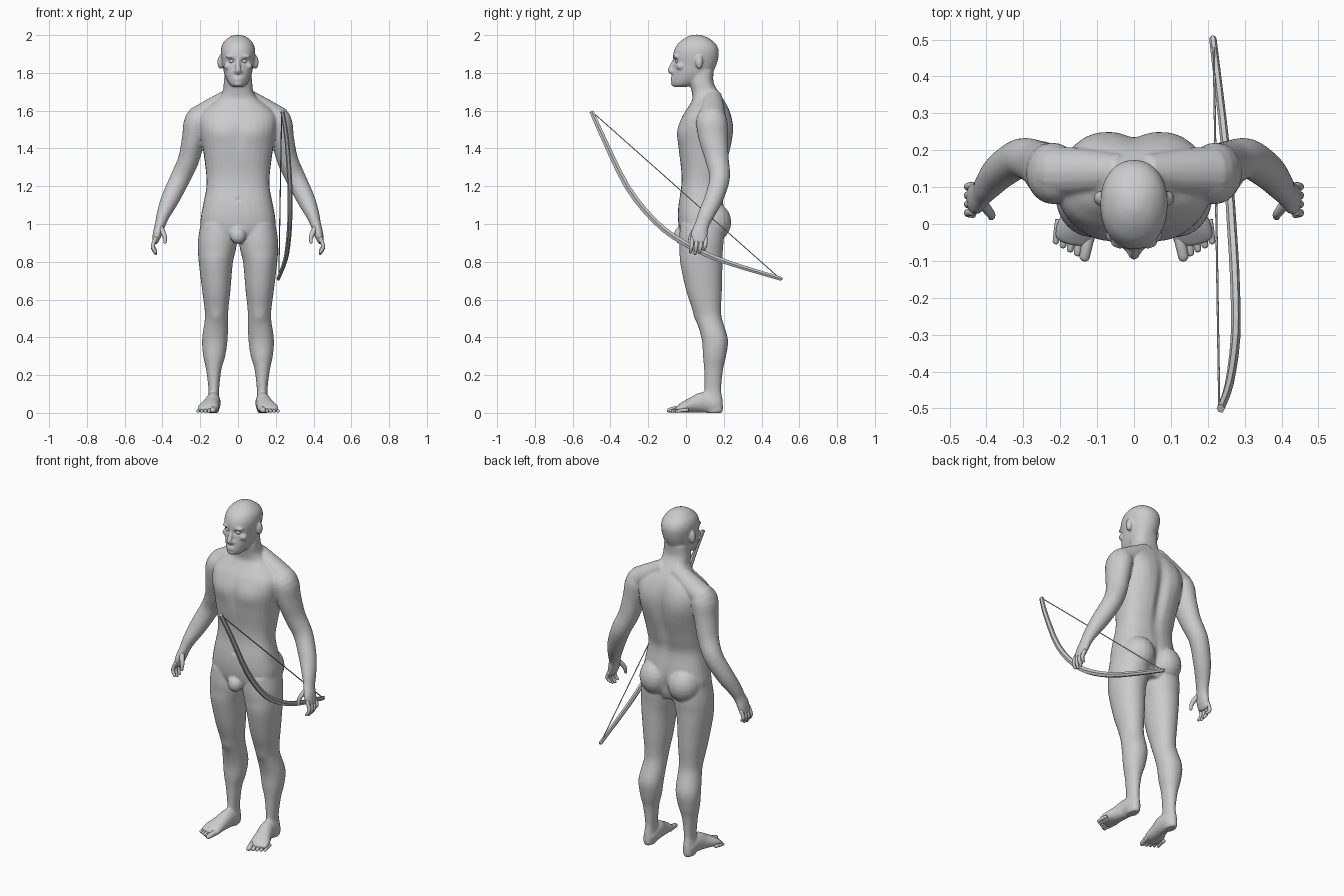
import bpy, bmesh, math
from mathutils import Vector, Matrix

grey = bpy.data.materials.new("plain_grey")
grey.diffuse_color = (0.6, 0.6, 0.6, 1)


def spline(rows, k=4):
    """Catmull-Rom interpolation through rows of numbers."""
    out, n = [], len(rows)
    for i in range(n - 1):
        a, b, c, d = rows[max(i - 1, 0)], rows[i], rows[i + 1], rows[min(i + 2, n - 1)]
        for j in range(k):
            t = j / k
            out.append([0.5 * (2 * q + (r - p) * t + (2 * p - 5 * q + 4 * r - s) * t * t
                               + (3 * q - p - 3 * r + s) * t ** 3)
                        for p, q, r, s in zip(a, b, c, d)])
    return out + [list(rows[-1])]


def skin(bm, rings):
    """Join rings of points into a closed surface."""
    vs = [[bm.verts.new(p) for p in ring] for ring in rings]
    n = len(vs[0])
    for a, b in zip(vs, vs[1:]):
        for i in range(n):
            bm.faces.new((a[i], a[(i + 1) % n], b[(i + 1) % n], b[i]))
    bm.faces.new(vs[0][::-1])
    bm.faces.new(vs[-1])


def loft(bm, rows, power=2.3, n=32, side=1):
    """Horizontal rounded sections: z, x_min, x_max, y_min, y_max."""
    rings = []
    for z, x0, x1, y0, y1 in spline(rows):
        ring = []
        for i in range(n):
            c, s = math.cos(2 * math.pi * i / n), math.sin(2 * math.pi * i / n)
            ex = math.copysign(abs(c) ** (2 / power), c)
            ey = math.copysign(abs(s) ** (2 / power), s)
            ring.append((side * ((x0 + x1) / 2 + ex * (x1 - x0) / 2),
                         (y0 + y1) / 2 + ey * (y1 - y0) / 2, z))
        rings.append(ring)
    skin(bm, rings)


def tube(bm, rows, ref, n=16, k=4, side=1, tip=True):
    """Oval sections along a path: x, y, z, radius, radius along ref."""
    rows = spline(rows, k)
    pts = [Vector(r[:3]) for r in rows]
    rings = []

    def ring(p, t, a, b):
        u = (Vector(ref) - t * t.dot(Vector(ref))).normalized()
        w = t.cross(u)
        out = []
        for i in range(n):
            g = 2 * math.pi * i / n
            q = p + u * b * math.cos(g) + w * a * math.sin(g)
            out.append((side * q.x, q.y, q.z))
        rings.append(out)

    for i, r in enumerate(rows):
        t = (pts[min(i + 1, len(pts) - 1)] - pts[max(i - 1, 0)]).normalized()
        ring(pts[i], t, r[3], r[4])
    if tip:
        a, b = rows[-1][3:]
        ring(pts[-1] + t * a * 0.5, t, a * 0.85, b * 0.85)
        ring(pts[-1] + t * a * 0.85, t, a * 0.45, b * 0.45)
    skin(bm, rings)


def ball(bm, c, r):
    bmesh.ops.create_uvsphere(bm, u_segments=20, v_segments=12, radius=1,
                              matrix=Matrix.Translation(c) @ Matrix.Diagonal((*r, 1)))


def finish(bm, name, smooth=True):
    bmesh.ops.recalc_face_normals(bm, faces=bm.faces)
    for f in bm.faces:
        f.smooth = smooth
    me = bpy.data.meshes.new(name)
    bm.to_mesh(me)
    bm.free()
    me.materials.append(grey)
    ob = bpy.data.objects.new(name, me)
    bpy.context.collection.objects.link(ob)
    return ob


X, Y = (1, 0, 0), (0, 1, 0)
body = bmesh.new()

# Torso and neck: z, half width, front, back
torso = [(.90, .12, .0, .17), (.95, .185, -.03, .195), (1.02, .198, -.042, .21),
         (1.1, .185, -.04, .2), (1.2, .167, -.025, .187), (1.28, .17, -.025, .205),
         (1.4, .186, -.04, .235), (1.5, .205, -.042, .245), (1.57, .205, -.02, .238),
         (1.62, .165, .012, .222), (1.66, .11, .033, .2), (1.7, .082, .03, .172),
         (1.75, .075, .02, .146), (1.81, .07, .02, .146)]
loft(body, [(z, -w, w, f, b) for z, w, f, b in torso], 2.5)

# Head: z, half width, front, back
head = [(1.725, .026, -.06, .0), (1.74, .046, -.075, .06), (1.77, .063, -.075, .11),
        (1.8, .074, -.072, .14), (1.84, .082, -.066, .16), (1.88, .089, -.069, .171),
        (1.92, .091, -.063, .173), (1.955, .081, -.043, .157), (1.983, .056, -.008, .122),
        (1.997, .03, .022, .09), (2.002, .012, .04, .07)]
loft(body, [(z, -w, w, f, b) for z, w, f, b in head], 2.15)

# Nose, lips, chin, pelvic mound
tube(body, [(0, -.058, 1.872, .01, .011), (0, -.074, 1.84, .012, .012),
            (0, -.083, 1.813, .014, .016), (0, -.07, 1.798, .01, .014)], X)
for z in (1.773, 1.76):
    ball(body, (0, -.071, z), (.026, .011, .006))
ball(body, (0, -.06, 1.744), (.026, .02, .017))
ball(body, (0, -.03, .94), (.042, .035, .045))

leg = [(1.0, .012, .198, -.03, .2), (.92, .004, .211, -.036, .2), (.86, .012, .212, -.034, .195),
       (.79, .028, .207, -.03, .193), (.65, .04, .19, .0, .19), (.56, .05, .178, .03, .186),
       (.5, .053, .175, .052, .19), (.39, .055, .19, .083, .222), (.3, .068, .184, .09, .212),
       (.23, .088, .169, .096, .196), (.125, .1, .156, .098, .186), (.07, .1, .16, .09, .193),
       (.02, .1, .162, .1, .196), (.0, .106, .157, .11, .19)]
foot = [(.13, .18, .036, .03, .025), (.13, .15, .045, .045, .036), (.132, .09, .055, .055, .04),
        (.142, .04, .043, .043, .045), (.155, -.01, .03, .03, .055), (.162, -.042, .019, .018, .055)]
arm = [(.165, .13, 1.585, .05, .06), (.215, .135, 1.545, .068, .082), (.236, .145, 1.45, .061, .076),
       (.262, .165, 1.34, .056, .062), (.307, .178, 1.24, .053, .054), (.36, .145, 1.13, .048, .049),
       (.395, .107, 1.05, .036, .043), (.411, .086, 1.0, .028, .038), (.426, .071, .95, .025, .044),
       (.438, .069, .908, .017, .043)]
for s in (-1, 1):
    loft(body, leg, 2.1, side=s)
    tube(body, foot, X, 24, side=s)
    tube(body, arm, Y, 24, side=s)
    # Shoulder slope, buttock, ear, brow, cheekbone, nostril
    tube(body, [(.03, .14, 1.675, .05, .05), (.12, .14, 1.62, .056, .062),
                (.215, .14, 1.56, .062, .07)], Y, side=s)
    ball(body, (s * .092, .14, 1.01), (.095, .1, .105))
    ball(body, (s * .094, .07, 1.857), (.015, .02, .037))
    ball(body, (s * .036, -.05, 1.887), (.03, .018, .01))
    ball(body, (s * .054, -.028, 1.835), (.024, .024, .02))
    ball(body, (s * .015, -.068, 1.806), (.01, .013, .009))

# Fuse into one smooth skin
skin_ob = finish(body, "body")
rm = skin_ob.modifiers.new("fuse", 'REMESH')
rm.mode, rm.voxel_size = 'VOXEL', 0.006
sm = skin_ob.modifiers.new("relax", 'SMOOTH')
sm.factor, sm.iterations = 0.5, 6
dg = bpy.context.evaluated_depsgraph_get()
me = bpy.data.meshes.new_from_object(skin_ob.evaluated_get(dg))
skin_ob.modifiers.clear()
skin_ob.data = me
if not me.materials:
    me.materials.append(grey)

# Muscle swells and hollows, mirrored: centre, radii, amount
relief = [((.034, -.062, 1.863), (.019, .03, .012), -.012),  # eye socket
          ((0, .23, 1.36), (.03, .06, .2), -.02),            # spine
          ((.11, .24, 1.5), (.07, .06, .1), .012),           # shoulder blade
          ((.09, -.04, 1.48), (.07, .06, .055), .008),       # chest
          ((0, -.04, 1.46), (.02, .05, .1), -.005),          # breastbone
          ((0, .2, .99), (.02, .08, .07), -.018),            # cleft
          ((0, -.03, 1.13), (.012, .03, .012), -.006),       # navel
          ((.115, .05, .51), (.03, .03, .035), .006)]        # kneecap
moves = []
for v in me.vertices:
    p, amt = Vector((abs(v.co.x), v.co.y, v.co.z)), 0
    for c, r, h in relief:
        d = sum(((p[i] - c[i]) / r[i]) ** 2 for i in range(3))
        if d < 8:
            amt += h * math.exp(-d)
    q = v.co + v.normal * amt
    q.z = max(q.z, 0)
    moves.append(q)
for v, q in zip(me.vertices, moves):
    v.co = q
me.polygons.foreach_set("use_smooth", [True] * len(me.polygons))
me.update()

# Eyes
bm = bmesh.new()
for s in (-1, 1):
    ball(bm, (s * .034, -.045, 1.862), (.014, .013, .011))
finish(bm, "eyes")

# Fingers and toes
for s, label in ((-1, "right"), (1, "left")):
    bm = bmesh.new()
    for i, drop in enumerate((.008, 0, .004, .02)):
        y = .033 + i * .0237
        tube(bm, [(.434, y, .93, .01, .01), (.449, y - .002, .893, .0105, .0105),
                  (.449, y - .005, .868 + drop * .5, .0098, .0098),
                  (.436, y - .009, .843 + drop, .0075, .008)], Y, 12, 3, s)
    tube(bm, [(.412, .06, .985, .014, .016), (.394, .034, .95, .013, .013),
              (.386, .024, .925, .0105, .011), (.387, .018, .903, .008, .008)], Y, 12, 3, s)
    finish(bm, label + "_fingers")
    bm = bmesh.new()
    for i in range(5):
        r = .0155 if i == 0 else .0115 - .0005 * i
        bx, by, tx, ty = .12 + .021 * i, -.02 + .008 * i, .134 + .0195 * i, -.09 + .0105 * i
        tube(bm, [(bx, by, r + .006, r, r), ((bx + tx) / 2, (by + ty) / 2, r + .004, r, r),
                  (tx, ty, r * .85, r * .8, r * .9)], X, 12, 3, s)
    finish(bm, label + "_toes")

# Bow limb and string
bm = bmesh.new()
tube(bm, [(.235, -.5, 1.595, .013, .011), (.258, -.435, 1.45, .015, .012),
          (.275, -.31, 1.195, .017, .013), (.274, -.165, 1.015, .017, .013),
          (.266, -.02, .905, .017, .013), (.251, .18, .81, .015, .012),
          (.214, .5, .711, .012, .01)], X, 6, 3)
finish(bm, "bow", False)
bm = bmesh.new()
tube(bm, [(.231, -.49, 1.588, .003, .003), (.216, .49, .718, .003, .003)], X, 6, 1, tip=False)
finish(bm, "bow_string", False)
